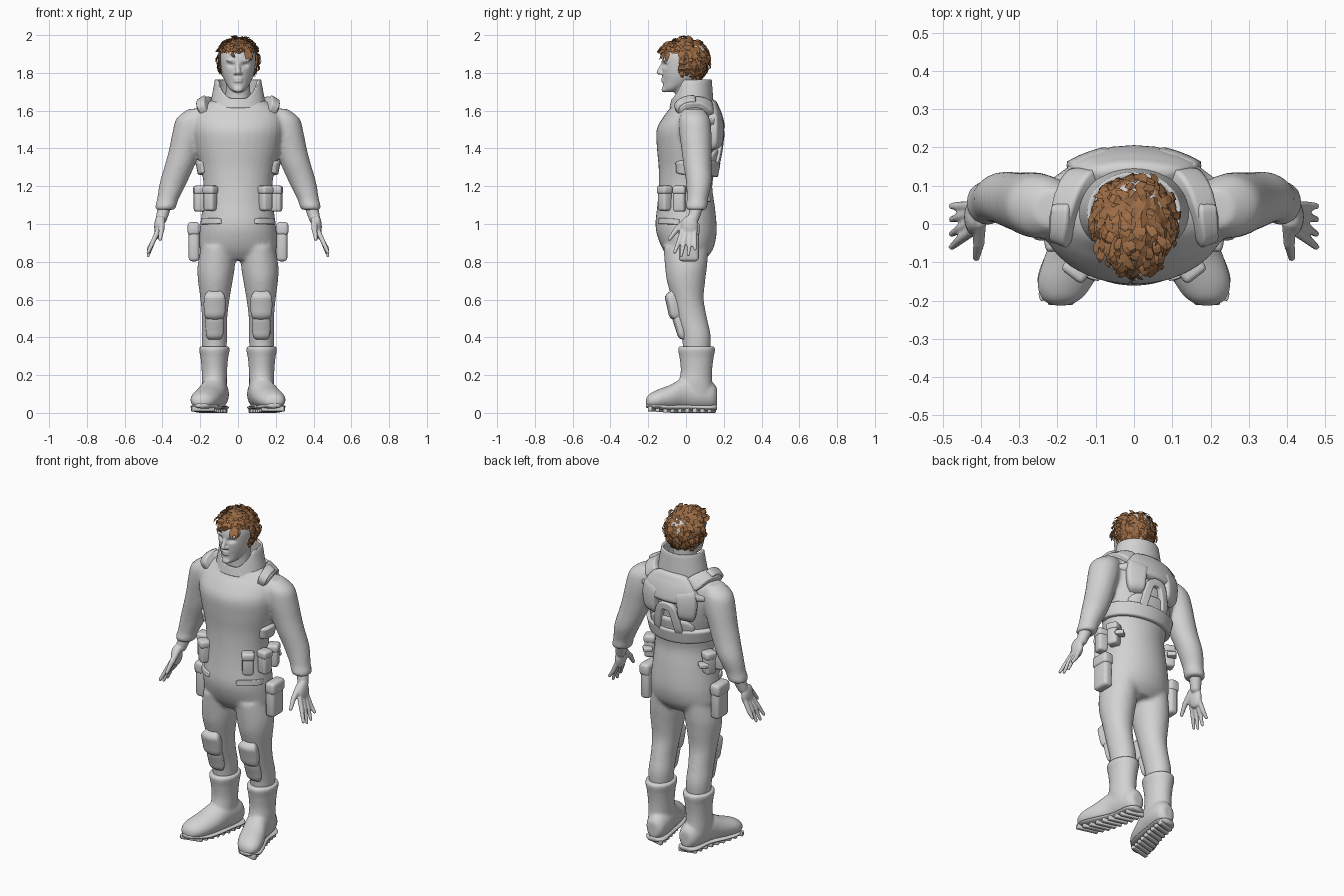
import bpy, bmesh, math, random
from mathutils import Vector, Matrix, Euler
from mathutils.bvhtree import BVHTree

random.seed(4)
if "Cube" in bpy.data.objects:
    bpy.data.objects.remove(bpy.data.objects["Cube"])


def material(name, rgb):
    m = bpy.data.materials.new(name)
    m.use_nodes = True
    m.diffuse_color = (*rgb, 1)
    m.node_tree.nodes["Principled BSDF"].inputs["Base Color"].default_value = (*rgb, 1)
    return m


GREY = material("suit grey", (0.65, 0.65, 0.65))
BROWN = material("hair brown", (0.33, 0.15, 0.06))


def spline(keys, n=4):
    """Catmull-Rom interpolation through tuples of any length."""
    out, last = [], len(keys) - 1
    for i in range(last):
        a, b, c, d = (keys[max(0, min(last, i + k))] for k in (-1, 0, 1, 2))
        for t in (k / n for k in range(n)):
            out.append(tuple(q + t * (r - p) / 2 + t * t * (2 * p - 5 * q + 4 * r - s) / 2
                             + t ** 3 * (3 * q - p - 3 * r + s) / 2
                             for p, q, r, s in zip(a, b, c, d)))
    return out + [tuple(keys[-1])]


def loft(bm, keys, side=1, axis="Z", sides=32):
    """Closed loft of ellipses given as (position, centre, centre, radius, radius)."""
    rings = []
    for pos, ca, cb, ra, rb in spline(keys):
        ring = []
        for k in range(sides):
            a = math.tau * k / sides
            u, v = side * (ca + ra * math.cos(a)), cb + rb * math.sin(a)
            ring.append(bm.verts.new((u, v, pos) if axis == "Z" else (u, pos, v)))
        rings.append(ring)
    for r, s in zip(rings, rings[1:]):
        for k in range(sides):
            j = (k + 1) % sides
            bm.faces.new((r[k], r[j], s[j], s[k]))
    bm.faces.new(rings[0])
    bm.faces.new(rings[-1])


def ellipsoid(bm, centre, radii):
    m = Matrix.LocRotScale(Vector(centre), None, Vector(radii))
    bmesh.ops.create_uvsphere(bm, u_segments=16, v_segments=10, radius=1, matrix=m)


def taper(bm, a, b, ra, rb, n=9):
    """Rounded tapering rod, to be fused by remeshing."""
    for k in range(n):
        t = k / (n - 1)
        r = ra + (rb - ra) * t
        ellipsoid(bm, Vector(a).lerp(Vector(b), t), (r, r, r))


def box(bm, centre, size, turn=0, bevel=0.01):
    m = Matrix.LocRotScale(Vector(centre), Euler((0, 0, turn)), Vector(size))
    verts = bmesh.ops.create_cube(bm, size=1, matrix=m)["verts"]
    edges = list({e for v in verts for e in v.link_edges})
    bmesh.ops.bevel(bm, geom=edges, offset=bevel, segments=3, profile=0.5, affect="EDGES")


def finish(name, bm, mat=GREY, voxel=0, iterations=4, smooth=True):
    bmesh.ops.recalc_face_normals(bm, faces=bm.faces[:])
    mesh = bpy.data.meshes.new(name)
    bm.to_mesh(mesh)
    bm.free()
    obj = bpy.data.objects.new(name, mesh)
    bpy.context.scene.collection.objects.link(obj)
    if voxel:
        mod = obj.modifiers.new("fuse", "REMESH")
        mod.mode, mod.voxel_size = "VOXEL", voxel
        mod = obj.modifiers.new("soften", "SMOOTH")
        mod.factor, mod.iterations = 0.5, iterations
        graph = bpy.context.evaluated_depsgraph_get()
        fused = bpy.data.meshes.new_from_object(obj.evaluated_get(graph))
        obj.modifiers.clear()
        obj.data = fused
    obj.data.materials.clear()
    obj.data.materials.append(mat)
    for p in obj.data.polygons:
        p.use_smooth = smooth
    return obj


SIDES = ((1, "left"), (-1, "right"))

# Suit body: torso, legs and sleeves fused into one skin
bm = bmesh.new()
loft(bm, [(.81, 0, .01, .14, .09), (.86, 0, .01, .2, .13), (.93, 0, .005, .205, .155),
          (1, 0, 0, .2, .162), (1.1, 0, 0, .187, .152), (1.2, 0, -.003, .182, .142),
          (1.3, 0, .005, .197, .15), (1.4, 0, .008, .222, .162), (1.5, 0, .01, .24, .166),
          (1.57, 0, .022, .235, .14), (1.62, 0, .03, .2, .11), (1.66, 0, .03, .13, .095)])
for s, _ in SIDES:
    loft(bm, [(.88, .105, 0, .09, .12), (.78, .115, 0, .099, .112), (.7, .12, 0, .092, .102),
              (.6, .122, .01, .077, .084), (.5, .124, .03, .067, .082),
              (.4, .125, .055, .068, .077), (.29, .125, .055, .06, .07)], s)
    loft(bm, [(1.61, .21, .04, .05, .05), (1.56, .24, .045, .085, .08), (1.48, .26, .05, .088, .085),
              (1.4, .282, .055, .082, .08), (1.32, .305, .06, .08, .075), (1.22, .342, .068, .072, .068),
              (1.13, .372, .06, .057, .056), (1.1, .381, .056, .057, .059),
              (1.075, .387, .055, .052, .054)], s)
suit = finish("suit_body", bm, voxel=.011, iterations=6)
surface = BVHTree.FromObject(suit, bpy.context.evaluated_depsgraph_get())


def drape(name, path, height):
    """Padded strip laid over the suit; path points are (x, y, z, half width)."""
    bm = bmesh.new()
    pts = spline(path, 6)
    across = (-1, -.96, -.86, -.6, -.3, 0, .3, .6, .86, .96, 1)
    rows = []
    for i, p in enumerate(pts):
        ahead, back = pts[min(i + 1, len(pts) - 1)], pts[max(i - 1, 0)]
        loc, nor, _, _ = surface.find_nearest(Vector(p[:3]))
        side = (Vector(ahead[:3]) - Vector(back[:3])).cross(nor).normalized()
        end = min(i, len(pts) - 1 - i)
        round_off = math.sin(min(1, end / 3) * math.pi / 2)
        row = []
        for u in across:
            hit, n, _, _ = surface.find_nearest(loc + side * u * p[3] * (.65 + .35 * round_off))
            rise = height * round_off * (.7 if abs(u) > .9 else 1)
            if abs(u) == 1 or end == 0:
                rise = -.008
            row.append(bm.verts.new(hit + (n + nor).normalized() * rise))
        rows.append(row)
    for a, b in zip(rows, rows[1:]):
        for k in range(len(across) - 1):
            bm.faces.new((a[k], a[k + 1], b[k + 1], b[k]))
    return finish(name, bm)


# Back harness: yoke, hanging lobes, arch, waist band
drape("harness_yoke", [(0, .13, 1.66, .11), (0, .16, 1.6, .17), (0, .17, 1.54, .2), (0, .175, 1.49, .15)], .032)
drape("harness_arch", [(-.075, .16, 1.29, .022), (-.055, .17, 1.4, .022), (-.03, .18, 1.465, .022),
                       (.03, .18, 1.465, .022), (.055, .17, 1.4, .022), (.075, .16, 1.29, .022)], .028)
drape("harness_lower_panel", [(0, .17, 1.4, .1), (0, .16, 1.35, .17), (0, .16, 1.28, .17)], .014)
drape("harness_waist_band", [(-.185, -.06, 1.3, .035), (-.2, .03, 1.3, .04), (-.14, .12, 1.295, .042),
                             (0, .16, 1.29, .042), (.14, .12, 1.295, .042), (.2, .03, 1.3, .04),
                             (.185, -.06, 1.3, .035)], .024)

for s, tag in SIDES:
    drape(tag + "_harness_lobe", [(s * .1, .16, 1.59, .06), (s * .115, .15, 1.5, .058),
                                  (s * .11, .15, 1.39, .045)], .034)
    drape(tag + "_shoulder_strap", [(s * .12, .15, 1.6, .045), (s * .165, .1, 1.64, .04),
                                    (s * .185, .04, 1.65, .034), (s * .19, -.05, 1.6, .03)], .03)
    drape(tag + "_strap_pad", [(s * .185, .06, 1.65, .024), (s * .188, .01, 1.65, .026),
                               (s * .19, -.06, 1.6, .024)], .042)
    drape(tag + "_hip_strap", [(s * .085, -.15, 1.015, .016), (s * .15, -.11, 1.015, .016),
                               (s * .2, -.03, 1.01, .016)], .012)

    # Knee pads: large cap over a smaller shin piece
    drape(tag + "_shin_pad", [(s * .125, -.05, .53, .06), (s * .125, -.03, .46, .062),
                              (s * .125, -.02, .385, .05)], .022)
    drape(tag + "_knee_pad", [(s * .125, -.1, .64, .055), (s * .125, -.08, .57, .07),
                              (s * .125, -.06, .485, .06)], .036)

    # Belt pouches and thigh holster
    for label, x, y, turn, tall in (("front", .145, -.112, .65, .12), ("side", .203, -.035, 1.4, .13),
                                    ("rear", .195, .06, 1.95, .12)):
        bm = bmesh.new()
        box(bm, (s * x, y, 1.13), (.062, .058, tall), s * turn, .014)
        box(bm, (s * x, y, 1.18), (.07, .066, .045), s * turn, .014)
        finish(f"{tag}_{label}_pouch", bm)
    bm = bmesh.new()
    box(bm, (s * .185, .1, 1.13), (.05, .05, .025), s * 2.3, .006)
    finish(tag + "_pouch_bracket", bm)
    bm = bmesh.new()
    box(bm, (s * .233, .015, .9), (.056, .105, .195), 0, .018)
    box(bm, (s * .235, .015, .975), (.064, .115, .07), 0, .018)
    finish(tag + "_holster", bm)

    # Hand: palm, four fingers, thumb
    bm = bmesh.new()
    taper(bm, (s * .39, .055, 1.09), (s * .405, .04, 1.03), .036, .03)
    ellipsoid(bm, (s * .42, .018, .985), (.024, .046, .062))
    for knuckle, tip, low in ((-.02, -.06, .85), (.003, -.026, .833), (.026, .012, .838), (.046, .047, .868)):
        mid = (s * .453, (knuckle + tip) / 2, .9)
        taper(bm, (s * .425, knuckle, .96), mid, .014, .013)
        taper(bm, mid, (s * .476, tip, low), .013, .009)
    taper(bm, (s * .405, .005, 1.02), (s * .405, -.05, .97), .02, .015)
    taper(bm, (s * .405, -.05, .97), (s * .412, -.088, .92), .015, .01)
    finish(tag + "_hand", bm, voxel=.005, iterations=3)

    # Boot: shaft with a flared lip and an outward turned foot
    bm = bmesh.new()
    loft(bm, [(.08, .12, .06, .062, .095), (.15, .125, .05, .066, .09), (.22, .125, .055, .067, .083),
              (.29, .125, .056, .073, .09), (.325, .125, .056, .08, .097), (.345, .125, .056, .081, .097),
              (.352, .125, .056, .074, .09)], s)
    loft(bm, [(.165, .108, .085, .03, .045), (.14, .109, .092, .055, .07), (.08, .115, .1, .067, .083),
              (0, .128, .105, .07, .088), (-.08, .155, .083, .077, .067), (-.15, .178, .07, .074, .053),
              (-.195, .189, .062, .052, .037), (-.213, .192, .056, .02, .015)], s, "Y")
    finish(tag + "_boot", bm, voxel=.008)
    bm = bmesh.new()
    loft(bm, [(.165, .108, .03, .035, .014), (.13, .11, .028, .062, .016), (.03, .122, .03, .06, .016),
              (-.08, .155, .03, .076, .016), (-.15, .178, .033, .074, .015),
              (-.212, .192, .04, .03, .012)], s, "Y")
    for k in range(9):
        t = k / 8
        y = .135 - .31 * t
        lift = .008 * max(0, t - .7) / .3
        box(bm, (s * (.108 + .078 * t ** 1.3), y, .014 + lift), (.105 + .022 * t, .023, .028), s * -.25, .005)
    finish(tag + "_boot_sole", bm)

# Collar: high at the sides and back, dipping at the throat
bm = bmesh.new()
rings = []
for level in range(7):
    t, ring = level / 6, []
    for k in range(48):
        a = math.tau * k / 48
        front = max(0, -math.sin(a))
        top = 1.765 - .1 * min(1, max(0, front - .45) / .5) ** .8
        ring.append(bm.verts.new(((.15 - .028 * t) * math.cos(a), .03 + (.118 - .012 * t) * math.sin(a),
                                  1.615 + (top - 1.615) * t)))
    rings.append(ring)
for r, q in zip(rings, rings[1:]):
    for k in range(48):
        bm.faces.new((r[k], r[(k + 1) % 48], q[(k + 1) % 48], q[k]))
collar = finish("collar", bm)
mod = collar.modifiers.new("thickness", "SOLIDIFY")
mod.thickness = .014
mod = collar.modifiers.new("round", "BEVEL")
mod.width, mod.segments = .004, 2

# Head: neck, skull, nose, brows, lips, then pressed eye sockets
bm = bmesh.new()
loft(bm, [(1.6, 0, .02, .075, .075), (1.68, 0, .012, .066, .068), (1.78, 0, .01, .064, .068)])
loft(bm, [(1.698, 0, -.085, .022, .028), (1.715, 0, -.07, .044, .052), (1.75, 0, -.035, .067, .087),
          (1.79, 0, -.018, .083, .108), (1.84, 0, -.01, .092, .119), (1.89, 0, -.003, .094, .122),
          (1.94, 0, 0, .078, .1), (1.972, 0, 0, .035, .045)])
taper(bm, (0, -.122, 1.852), (0, -.142, 1.804), .009, .014)
ellipsoid(bm, (0, -.116, 1.712), (.026, .014, .016))
for z in (1.769, 1.755):
    ellipsoid(bm, (0, -.12, z), (.024, .011, .0065))
for s, _ in SIDES:
    ellipsoid(bm, (s * .014, -.13, 1.798), (.01, .012, .008))
    ellipsoid(bm, (s * .036, -.112, 1.866), (.028, .012, .008))
head = finish("head", bm, voxel=.005, iterations=4)
for v in head.data.vertices:
    for s, _ in SIDES:
        d = v.co - Vector((s * .035, -.115, 1.842))
        v.co.y += .015 * math.exp(-(d.x / .02) ** 2 - (d.y / .04) ** 2 - (d.z / .012) ** 2)
for s, tag in SIDES:
    bm = bmesh.new()
    ellipsoid(bm, (s * .035, -.091, 1.841), (.014, .012, .008))
    finish(tag + "_eye", bm)

# Hair: rough cap over the scalp, layered with loose pointed locks
bm = bmesh.new()
bmesh.ops.create_icosphere(bm, subdivisions=4, radius=1)
for v in bm.verts:
    v.co *= 1 + random.uniform(-.035, .03)
    v.co = Vector((v.co.x * .108, .004 + v.co.y * (.115 if v.co.y > 0 else .138), 1.868 + v.co.z * .113))
bald = [f for f in bm.faces if f.calc_center_median().z < 1.77
        or (f.calc_center_median().y < -.035 and f.calc_center_median().z < 1.905)]
bmesh.ops.delete(bm, geom=bald, context="FACES")
bm.normal_update()
roots = [(f.calc_center_median(), f.normal.copy()) for f in bm.faces]
for p, n in random.sample(roots, min(330, len(roots))):
    on_top = p.z > 1.91 and p.y < .05
    flow = Vector((random.uniform(-.7, .7), -.9 if on_top else random.uniform(-.2, .3), 0 if on_top else -.8))
    flow = (flow - n * flow.dot(n)).normalized()
    side, size = flow.cross(n), random.uniform(.03, .055)
    lift, prev = random.uniform(.006, .017), None
    for t, width in ((0, .006), (.35, .012), (.7, .01), (1, .002)):
        mid = p + flow * size * t + n * (lift * math.sin(t * 2.4) - .012 * t * t * (not on_top))
        mid.z, mid.y = min(mid.z, 1.998), max(mid.y, -.178)
        pair = [bm.verts.new(mid - side * width), bm.verts.new(mid + side * width)]
        if prev:
            bm.faces.new((prev[0], prev[1], pair[1], pair[0]))
        prev = pair
finish("hair", bm, BROWN, smooth=False)
